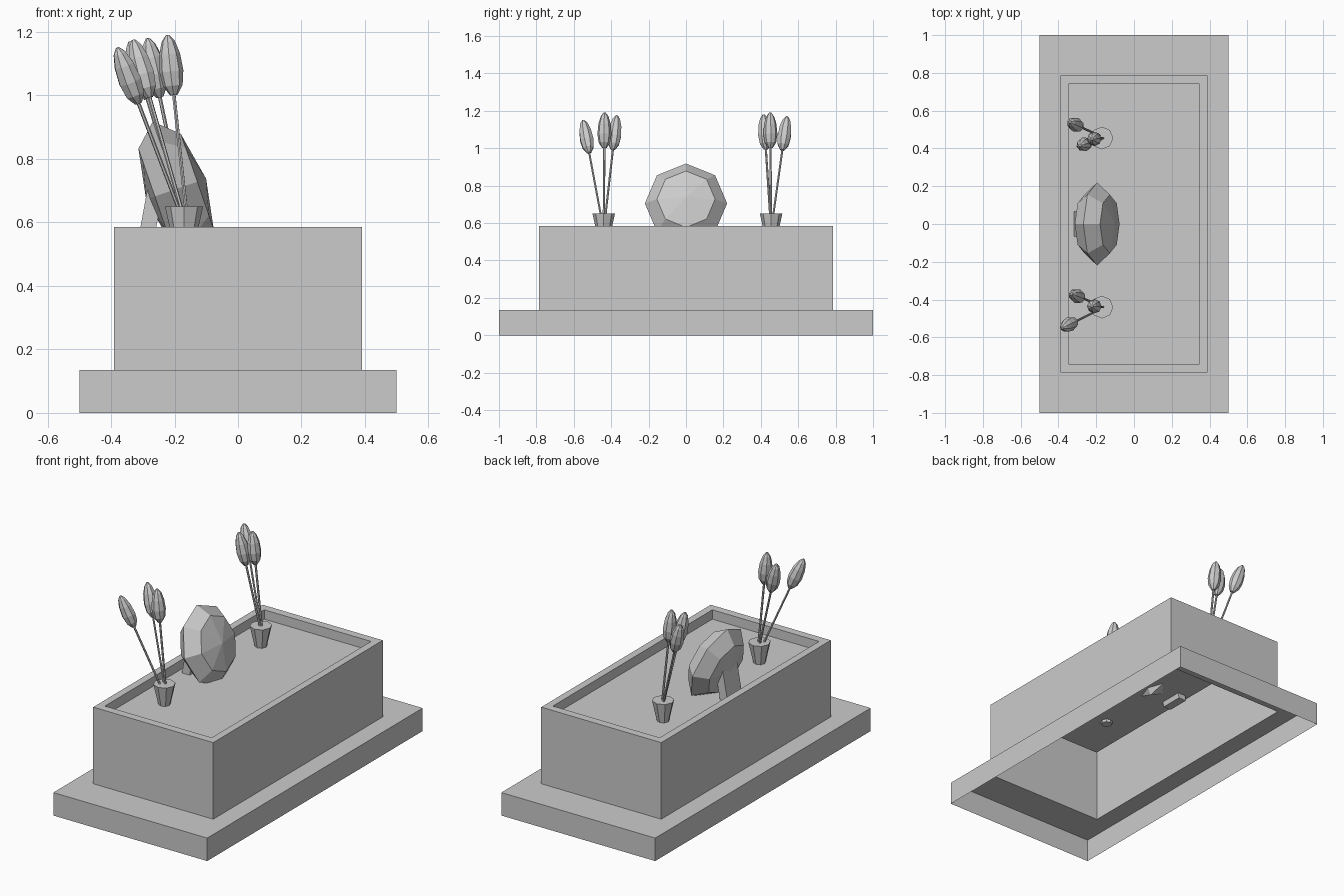
import bpy, math
from mathutils import Vector, Matrix

if "Cube" in bpy.data.objects:
    bpy.data.objects.remove(bpy.data.objects["Cube"])


def mesh_object(name, verts, faces, matrix=Matrix()):
    me = bpy.data.meshes.new(name)
    me.from_pydata([matrix @ Vector(v) for v in verts], [], faces)
    me.update()
    ob = bpy.data.objects.new(name, me)
    bpy.context.collection.objects.link(ob)
    return ob


def loft(name, rings, cap_start, cap_end, matrix=Matrix()):
    """Skin a list of equally long vertex rings."""
    n = len(rings[0])
    verts = [v for r in rings for v in r]
    faces = [(k * n + i, k * n + (i + 1) % n, (k + 1) * n + (i + 1) % n, (k + 1) * n + i)
             for k in range(len(rings) - 1) for i in range(n)]
    if cap_start:
        faces.append(tuple(reversed(range(n))))
    if cap_end:
        faces.append(tuple(range((len(rings) - 1) * n, len(rings) * n)))
    return mesh_object(name, verts, faces, matrix)


def rect(x, y, z):
    return [(-x, -y, z), (x, -y, z), (x, y, z), (-x, y, z)]


def lathe(name, profile, sides, matrix=Matrix()):
    rings = [[(r * math.cos(2 * math.pi * i / sides), r * math.sin(2 * math.pi * i / sides), z)
              for i in range(sides)] for r, z in profile]
    return loft(name, rings, True, True, matrix)


# Stepped plinth: one thin shell, open underneath, with a recessed top
loft("plinth", [rect(0.5, 1.0, 0), rect(0.5, 1.0, 0.135), rect(0.39, 0.787, 0.135),
                rect(0.39, 0.787, 0.585), rect(0.347, 0.74, 0.585), rect(0.347, 0.74, 0.53)],
     False, True)

# Faceted stone leaning back
tilt = math.radians(19)
up = Vector((-math.sin(tilt), 0, math.cos(tilt)))
normal = Vector((math.cos(tilt), 0, math.sin(tilt)))
frame = Matrix((up, Vector((0, 1, 0)), normal)).transposed().to_4x4()
bpy.ops.mesh.primitive_uv_sphere_add(segments=8, ring_count=4, radius=1)
stone = bpy.context.object
stone.name = "stone"
stone.data.transform(Matrix.Translation((-0.195, 0, 0.705)) @ frame
                     @ Matrix.Diagonal((0.225, 0.22, 0.1, 1)))

# Prop behind the stone, passing through the recessed floor
prop = [[(x + dx, y, z) for dx, y in ((-0.025, -0.067), (0.025, -0.067), (0.025, 0.067), (-0.025, 0.067))]
        for x, z in ((-0.298, 0.5), (-0.252, 0.75))]
loft("stone_prop", prop, True, True)

# Pots with three straight-stemmed flowers each: pot y, then flower tips
groups = {
    "near": (-0.44, [(-0.38, -0.55, 1.15), (-0.222, -0.435, 1.19), (-0.33, -0.37, 1.175)]),
    "far": (0.455, [(-0.34, 0.54, 1.17), (-0.285, 0.415, 1.18), (-0.222, 0.45, 1.19)]),
}
bud = [(0.012, 0), (0.031, 0.03), (0.038, 0.075), (0.033, 0.13), (0.021, 0.17), (0.006, 0.19)]
for side, (py, tips) in groups.items():
    lathe(side + "_pot", [(0.03, 0.515), (0.06, 0.65)], 8, Matrix.Translation((-0.17, py, 0)))
    for i, tip in enumerate(tips):
        base = Vector((-0.155, py, 0.56))
        axis = Vector(tip) - base
        place = Matrix.Translation(base) @ axis.to_track_quat('Z', 'Y').to_matrix().to_4x4()
        head = axis.length - 0.19
        lathe(f"{side}_stem_{i + 1}", [(0.006, 0), (0.006, head + 0.01)], 6, place)
        lathe(f"{side}_bud_{i + 1}", bud, 8, place @ Matrix.Translation((0, 0, head)))
